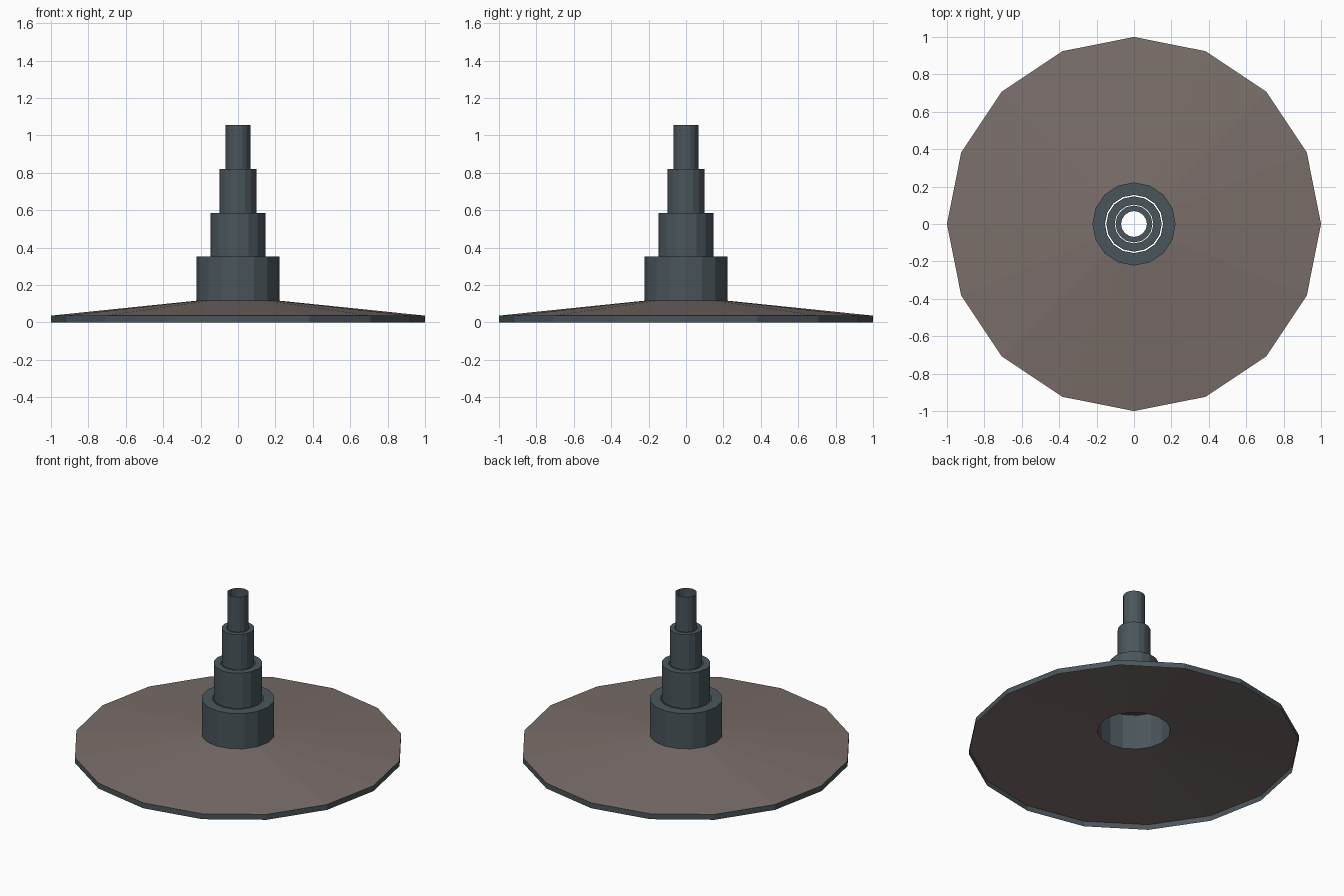
import bpy, bmesh, math

if "Cube" in bpy.data.objects:
    bpy.data.objects.remove(bpy.data.objects["Cube"])

SIDES = 16


def material(name, srgb):
    m = bpy.data.materials.new(name)
    lin = [((c / 255 + 0.055) / 1.055) ** 2.4 for c in srgb]
    m.diffuse_color = (*lin, 1)
    m.use_nodes = True
    m.node_tree.nodes["Principled BSDF"].inputs["Base Color"].default_value = m.diffuse_color
    return m


slate = material("slate grey", (74, 86, 91))
brown = material("warm brown grey", (122, 110, 106))


def lathe(name, profile, mat):
    """Open sheet made by turning (radius, height) points around z."""
    bm = bmesh.new()
    rings = []
    for r, z in profile:
        rings.append([bm.verts.new((r * math.cos(a), r * math.sin(a), z))
                      for a in (2 * math.pi * i / SIDES for i in range(SIDES))])
    for low, high in zip(rings, rings[1:]):
        for i in range(SIDES):
            j = (i + 1) % SIDES
            bm.faces.new((low[i], low[j], high[j], high[i]))
    mesh = bpy.data.meshes.new(name)
    bm.to_mesh(mesh)
    bm.free()
    mesh.materials.append(mat)
    ob = bpy.data.objects.new(name, mesh)
    bpy.context.collection.objects.link(ob)
    return ob


# Base: thin rim band and shallow cone, open underneath
lathe("base_rim", [(1, 0), (1, 0.036)], slate)
lathe("base_cone", [(1, 0.036), (0.222, 0.116)], brown)

# Telescoping mast: hollow sections, each lip leaves a small gap to the next
radius, bottom, step = 0.222, 0.116, 0.235
for n in range(4):
    top = bottom + step
    profile = [(radius, bottom), (radius, top)]
    if n < 3:
        profile.append((radius * 0.7, top))
    lathe(f"mast_section_{n + 1}", profile, slate)
    radius *= 2 / 3
    bottom = top
